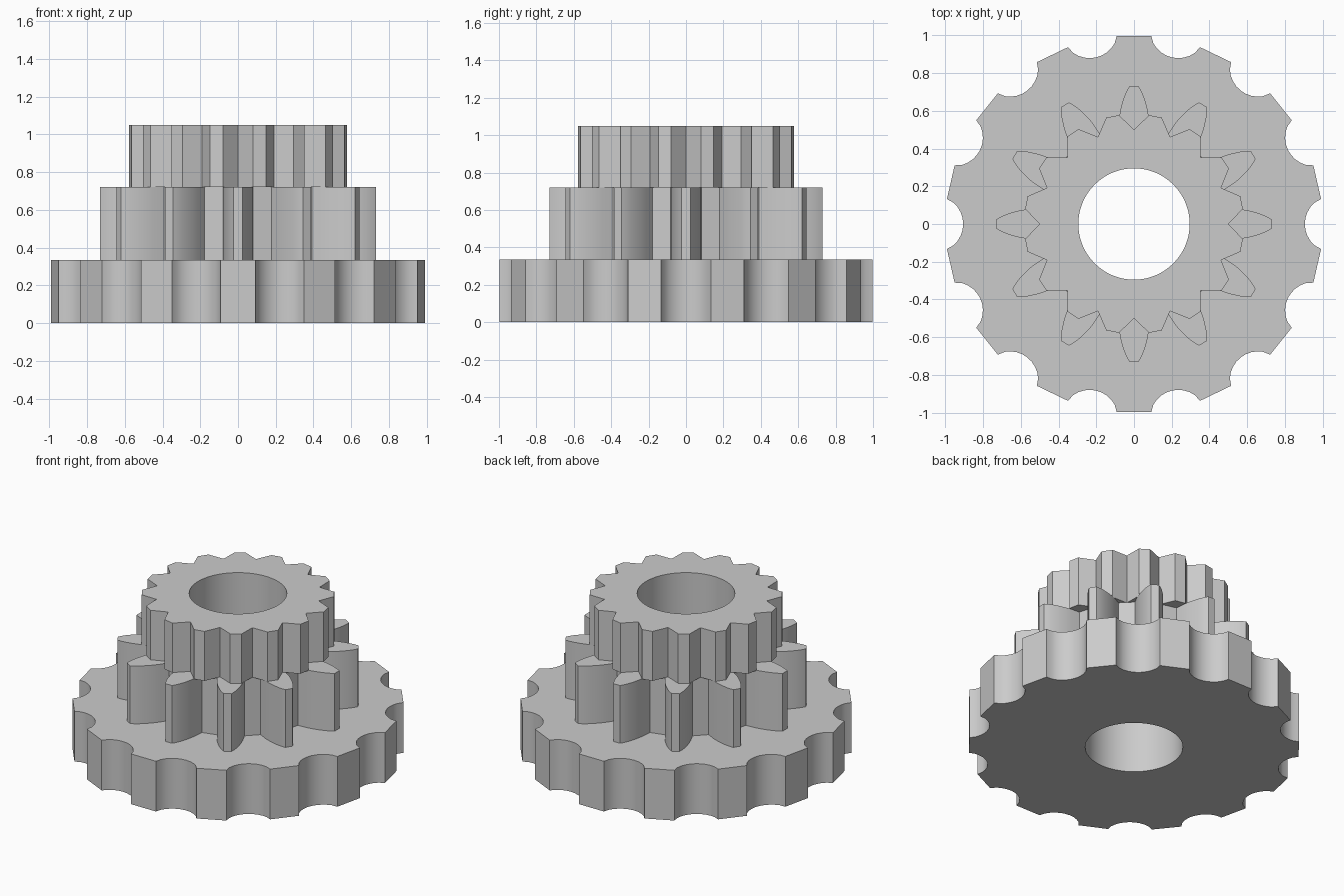
import bpy
import bmesh
from math import sin, cos, pi, radians, hypot, atan2

cube = bpy.data.objects.get("Cube")
if cube:
    bpy.data.objects.remove(cube, do_unlink=True)

# One plain grey for the whole part
grey = bpy.data.materials.new("plain grey")
grey.use_nodes = True
colour = (0.6, 0.6, 0.6, 1)
grey.diffuse_color = colour
grey.node_tree.nodes["Principled BSDF"].inputs["Base Color"].default_value = colour

BORE = 0.295


def ring(profile, count, phase):
    """Repeat a (radial, tangential) profile around the axis."""
    points = []
    for i in range(count):
        a = phase + 2 * pi * i / count
        for r, t in profile:
            points.append((r * cos(a) - t * sin(a), r * sin(a) + t * cos(a)))
    return points


def gear(name, outline, bottom, top):
    """Extrude an outline with a round bore."""
    bm = bmesh.new()
    edges = []
    bore = ring([(BORE, 0)], 64, 0)
    for loop in (outline, bore):
        verts = [bm.verts.new((x, y, bottom)) for x, y in loop]
        edges += [bm.edges.new((v, verts[i - 1])) for i, v in enumerate(verts)]
    bmesh.ops.triangle_fill(bm, use_beauty=True, use_dissolve=False, edges=edges)
    result = bmesh.ops.extrude_face_region(bm, geom=bm.faces[:], use_keep_orig=True)
    raised = [g for g in result["geom"] if isinstance(g, bmesh.types.BMVert)]
    bmesh.ops.translate(bm, verts=raised, vec=(0, 0, top - bottom))
    bmesh.ops.recalc_face_normals(bm, faces=bm.faces[:])
    mesh = bpy.data.meshes.new(name)
    bm.to_mesh(mesh)
    bm.free()
    mesh.materials.append(grey)
    obj = bpy.data.objects.new(name, mesh)
    bpy.context.collection.objects.link(obj)
    bpy.ops.object.select_all(action="DESELECT")
    obj.select_set(True)
    bpy.context.view_layer.objects.active = obj
    bpy.ops.object.shade_smooth_by_angle(angle=radians(30))
    return obj


# Wide base wheel: fourteen round scallops between flat teeth
scallop_radius, steps = 0.15, 10
span = radians(61)
scallop = []
for i in range(steps + 1):
    a = span * (2 * i / steps - 1)
    scallop.append((0.905 + scallop_radius * (1 - cos(a)), scallop_radius * sin(a)))
# Put the scallop ends exactly on the tooth circle
for end in (0, -1):
    a = atan2(scallop[end][1], scallop[end][0])
    scallop[end] = (cos(a), sin(a))
gear("base_wheel", ring(scallop, 14, 0), 0, 0.335)

# Middle gear: twelve slim teeth with bulging flanks
flank = [(0.5, 0.083), (0.56, 0.079), (0.6, 0.073), (0.64, 0.063),
         (0.68, 0.05), (0.71, 0.036), (0.73, 0.024)]
tooth = [(r, -t) for r, t in flank] + flank[::-1]
gear("middle_gear", ring(tooth, 12, 0), 0.335, 0.72)

# Top gear: sixteen short teeth parted by V notches
tip, half = 0.582, radians(3.4)
pitch = 2 * pi / 16
notch = [(0.5, 0)] + [(tip * cos(a), tip * sin(a))
                      for a in (pitch / 2 - half, pitch / 2 + half)]
gear("top_gear", ring(notch, 16, 0), 0.72, 1.05)
